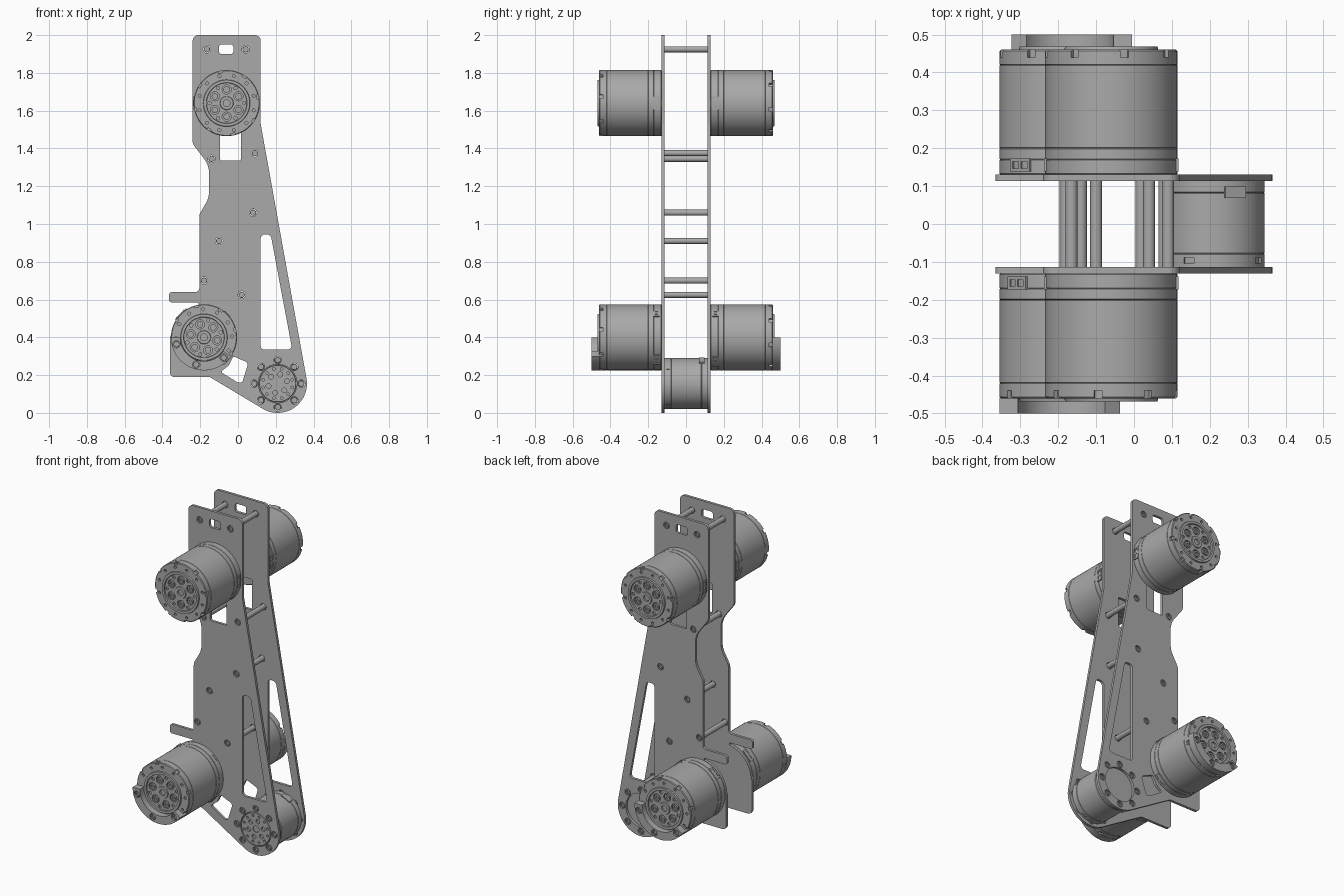
import bpy
import bmesh
from math import cos, sin, tan, pi, radians
from mathutils import Matrix, Vector

if "Cube" in bpy.data.objects:
    bpy.data.objects.remove(bpy.data.objects["Cube"])

grey = bpy.data.materials.new("machined grey")
grey.use_nodes = True
GREY = (0.4, 0.4, 0.4, 1)
grey.diffuse_color = GREY
grey.node_tree.nodes["Principled BSDF"].inputs["Base Color"].default_value = GREY

FRONT, BACK = -1, 1
STAND = Matrix.Rotation(pi / 2, 4, 'X')      # local z points to the front


# ---------- helpers ----------
def finish(mesh):
    bm = bmesh.new()
    bm.from_mesh(mesh)
    bmesh.ops.remove_doubles(bm, verts=bm.verts, dist=0.0001)
    bmesh.ops.recalc_face_normals(bm, faces=bm.faces)
    bm.to_mesh(mesh)
    bm.free()
    mesh.materials.clear()
    mesh.materials.append(grey)
    mesh.shade_smooth()
    mesh.set_sharp_from_angle(angle=radians(30))
    return mesh


def place(name, mesh, x, y, z, side=FRONT, roll=0):
    """Stand a part up at (x, z), facing outward to the front or the back."""
    ob = bpy.data.objects.new(name, mesh)
    bpy.context.collection.objects.link(ob)
    turn = Matrix.Rotation(pi if side == BACK else 0, 4, 'Z')
    ob.matrix_world = (Matrix.Translation((x, side * y, z)) @ turn @ STAND
                       @ Matrix.Rotation(radians(roll), 4, 'Z'))
    return ob


def lathe(bm, profile, n=64, at=(0, 0)):
    """Closed turned solid from (radius, height) pairs."""
    rings = [[bm.verts.new((at[0] + r * cos(2 * pi * i / n), at[1] + r * sin(2 * pi * i / n), h))
              for i in range(n)] for r, h in profile]
    for a, b in zip(rings, rings[1:]):
        for i in range(n):
            j = (i + 1) % n
            bm.faces.new((a[i], a[j], b[j], b[i]))
    bm.faces.new(rings[0][::-1])
    bm.faces.new(rings[-1])


def box(bm, center, size, angle):
    m = (Matrix.Rotation(angle, 4, 'Z') @ Matrix.Translation(center)
         @ Matrix.Diagonal((*size, 1)))
    bmesh.ops.create_cube(bm, size=1, matrix=m)


def around(radius, count, start=0):
    for i in range(count):
        a = radians(start) + 2 * pi * i / count
        yield radius * cos(a), radius * sin(a)


def to_mesh(bm, name):
    mesh = bpy.data.meshes.new(name)
    bmesh.ops.recalc_face_normals(bm, faces=bm.faces)
    bm.to_mesh(mesh)
    bm.free()
    return mesh


def carve(body, cutter, name):
    """Subtract one bmesh from another and return the mesh."""
    obs = [bpy.data.objects.new(name + s, to_mesh(b, name))
           for s, b in (("_body", body), ("_cutter", cutter))]
    for ob in obs:
        bpy.context.collection.objects.link(ob)
    mod = obs[0].modifiers.new("cut", 'BOOLEAN')
    mod.operation, mod.solver, mod.object = 'DIFFERENCE', 'EXACT', obs[1]
    mesh = baked(obs[0])
    bpy.data.objects.remove(obs[1])
    return mesh


def baked(ob):
    graph = bpy.context.evaluated_depsgraph_get()
    graph.update()
    mesh = bpy.data.meshes.new_from_object(ob.evaluated_get(graph))
    bpy.data.objects.remove(ob)
    return finish(mesh)


def rounded(corners, steps=8):
    """Outline from (x, z, fillet radius) corners."""
    out = []
    for i, (x, z, r) in enumerate(corners):
        p = Vector((x, z))
        if r == 0:
            out.append(p)
            continue
        u = (Vector(corners[i - 1][:2]) - p).normalized()
        v = (Vector(corners[(i + 1) % len(corners)][:2]) - p).normalized()
        half = u.angle(v) / 2
        c = p + (u + v).normalized() * (r / sin(half))
        start, end = p + u * (r / tan(half)) - c, p + v * (r / tan(half)) - c
        for k in range(steps + 1):
            d = start.lerp(end, k / steps)
            out.append(c + d.normalized() * r)
    return out


def circle(x, z, r, n=32):
    return [Vector((x + a, z + b)) for a, b in around(r, n)]


def flat(name, outlines, thickness):
    """Sheet part: first outline is the edge, the rest are openings."""
    cu = bpy.data.curves.new(name, 'CURVE')
    cu.dimensions, cu.fill_mode, cu.extrude = '2D', 'BOTH', thickness / 2
    for pts in outlines:
        sp = cu.splines.new('POLY')
        sp.points.add(len(pts) - 1)
        for q, p in zip(sp.points, pts):
            q.co = (p.x, p.y, 0, 1)
        sp.use_cyclic_u = True
    ob = bpy.data.objects.new(name, cu)
    bpy.context.collection.objects.link(ob)
    return baked(ob)


# ---------- side plates ----------
KNEE = (0.21, 0.155)
ROD_SPOTS = [(-0.165, 1.925), (0.04, 1.925), (-0.14, 1.345), (0.09, 1.375),
             (0.08, 1.06), (-0.1, 0.91), (-0.18, 0.7), (0.02, 0.625)]
KNEE_SPOTS = [(KNEE[0] + a, KNEE[1] + b) for a, b in around(0.125, 8)]

foot_arc = [(KNEE[0] + 0.155 * cos(radians(a)), KNEE[1] + 0.155 * sin(radians(a)), 0)
            for a in [10.2 - 131.1 * i / 24 for i in range(25)]]
motor_arc = [(-0.18 + 0.175 * cos(radians(a)), 0.4 + 0.175 * sin(radians(a)), 0)
             for a in range(175, 99, -5)]
edge = rounded([(-0.24, 2, 0.03), (0.12, 2, 0.03), (0.12, 1.53, 0.1)] + foot_arc +
               [(-0.15, 0.19, 0.03), (-0.36, 0.19, 0.025), (-0.36, 0.4, 0)] + motor_arc +
               [(-0.21, 0.585, 0.008), (-0.365, 0.585, 0.015), (-0.365, 0.64, 0.015),
                (-0.205, 0.64, 0.02), (-0.205, 1.05, 0.05), (-0.153, 1.14, 0.13),
                (-0.153, 1.31, 0.13), (-0.24, 1.425, 0.04)])
openings = [
    rounded([(0.12, 0.945, 0.022), (0.173, 0.945, 0.025), (0.287, 0.335, 0.02), (0.12, 0.335, 0.02)]),
    rounded([(-0.095, 1.52, 0.01), (0.015, 1.52, 0.01), (0.015, 1.335, 0.01), (-0.095, 1.335, 0.01)]),
    rounded([(-0.1, 1.95, 0.012), (-0.025, 1.95, 0.012), (-0.025, 1.9, 0.012), (-0.1, 1.9, 0.012)]),
    rounded([(-0.025, 0.3, 0.01), (0.055, 0.265, 0.02), (0.022, 0.16, 0.015), (0, 0.16, 0.015),
             (-0.092, 0.217, 0.008), (-0.05, 0.25, 0.03)]),
    circle(*KNEE, 0.102, 48)]
holes = [circle(x, z, 0.0195, 20) for x, z in ROD_SPOTS + KNEE_SPOTS]
plate = flat("side_plate", [edge] + openings + holes, 0.016)
for side, word in ((FRONT, "front"), (BACK, "back")):
    ob = place(word + "_side_plate", plate, 0, side * 0.122, 0)

# ---------- standoff rods and socket screws ----------
bm = bmesh.new()
lathe(bm, [(0.016, 0), (0.016, 0.23)], 24)
rod = finish(to_mesh(bm, "standoff_rod"))
bm = bmesh.new()
lathe(bm, [(0.0165, 0), (0.0165, 0.012), (0.015, 0.0135), (0.009, 0.0135), (0.009, 0.006)], 20)
screw = finish(to_mesh(bm, "socket_screw"))
for x, z in ROD_SPOTS:
    place("standoff_rod", rod, x, -0.115, z)
for x, z in ROD_SPOTS + KNEE_SPOTS:
    for side in (FRONT, BACK):
        place("plate_screw", screw, x, 0.1145, z, side)

# ---------- large drive motors ----------
R = 0.175
profile = [(0.172, 0), (R, 0.003)]
for seam in (0.04, 0.07, 0.29):
    profile += [(R, seam - 0.0015), (R - 0.002, seam), (R, seam + 0.0015)]
profile += [(R, 0.326), (0.171, 0.33), (0.124, 0.33), (0.122, 0.338), (0.108, 0.338),
            (0.106, 0.33), (0.036, 0.33), (0.034, 0.336), (0.018, 0.336), (0.018, 0.325)]
body, cutter = bmesh.new(), bmesh.new()
lathe(body, profile, 80)
for p in around(0.148, 12, 15):
    lathe(cutter, [(0.008, 0.318), (0.008, 0.35)], 12, p)
for p in around(0.072, 6, 30):
    lathe(cutter, [(0.024, 0.318), (0.024, 0.36)], 20, p)
for p in around(0.092, 6):
    lathe(cutter, [(0.009, 0.322), (0.009, 0.36)], 12, p)
for i in range(8):
    box(cutter, (R, 0, 0.324), (0.024, 0.022, 0.03), i * pi / 4 + 0.2)
motor = carve(body, cutter, "drive_motor")

bm = bmesh.new()
for p in around(0.072, 6, 30):
    lathe(bm, [(0.017, 0.317), (0.017, 0.332), (0.008, 0.332), (0.008, 0.325)], 16, p)
hub = finish(to_mesh(bm, "motor_hub_screws"))


def connector(width):
    b, c = bmesh.new(), bmesh.new()
    box(b, (R - 0.006, 0, 0.026), (0.018, width, 0.034), 0)
    for s in (-1, 1):
        box(c, (R + 0.002, s * width * 0.22, 0.026), (0.014, width * 0.3, 0.018), 0)
    return carve(b, c, "motor_connector")


wide_plug, small_plug = connector(0.07), connector(0.04)
for word, x, z, rolls in (("upper", -0.06, 1.64, (0, 0)), ("lower", -0.18, 0.4, (-43, 47))):
    for side, roll in zip((FRONT, BACK), rolls):
        place(word + "_motor", motor, x, 0.13, z, side, roll)
        place(word + "_motor_hub_screws", hub, x, 0.13, z, side, roll)
        for extra in (0, 180):
            place(word + "_motor_connector", wide_plug, x, 0.13, z, side, roll + extra)
        if word == "lower":
            place("lower_motor_small_connector", small_plug, x, 0.13, z, side,
                  45 if side == FRONT else 135)

# ---------- crescent guards on the lower motors ----------
sweep = [radians(180 + 145 * i / 30) for i in range(31)]
arc = [Vector((R * cos(a), R * sin(a))) for a in sweep]
arc += [Vector((0.126 * cos(a), 0.126 * sin(a))) for a in reversed(sweep)]
spots = [(0.15 * cos(radians(a)), 0.15 * sin(radians(a))) for a in (194, 254, 314)]
guard = flat("crescent_guard", [arc] + [circle(*p, 0.0195, 20) for p in spots], 0.042)
for side in (FRONT, BACK):
    place("crescent_guard", guard, -0.18, 0.479, 0.4, side)
    for a, b in spots:
        place("guard_screw", screw, -0.18 - side * a, 0.482, 0.4 + b, side)

# ---------- knee motor between the plates ----------
body, cutter = bmesh.new(), bmesh.new()
K = 0.135
lathe(body, [(K, 0), (K, 0.03), (K - 0.002, 0.032), (K, 0.034), (K, 0.19), (K - 0.002, 0.192),
             (K, 0.194), (K, 0.227), (0.098, 0.227), (0.098, 0.241), (0.096, 0.243),
             (0.02, 0.243), (0.02, 0.236)])
for radius, count, size in ((0.08, 12, 0.007), (0.05, 6, 0.013)):
    for p in around(radius, count, 15):
        lathe(cutter, [(size, 0.232), (size, 0.26)], 16, p)
for i in range(4):
    box(cutter, (K, 0, 0.21), (0.012, 0.03, 0.016), i * pi / 2 + 0.5)
knee = carve(body, cutter, "knee_motor")
place("knee_motor", knee, KNEE[0], -0.114, KNEE[1])
bm = bmesh.new()
box(bm, (K - 0.003, 0, 0.03), (0.014, 0.06, 0.03), radians(65))
place("knee_motor_connector", finish(to_mesh(bm, "knee_connector")), KNEE[0], -0.114, KNEE[1])
